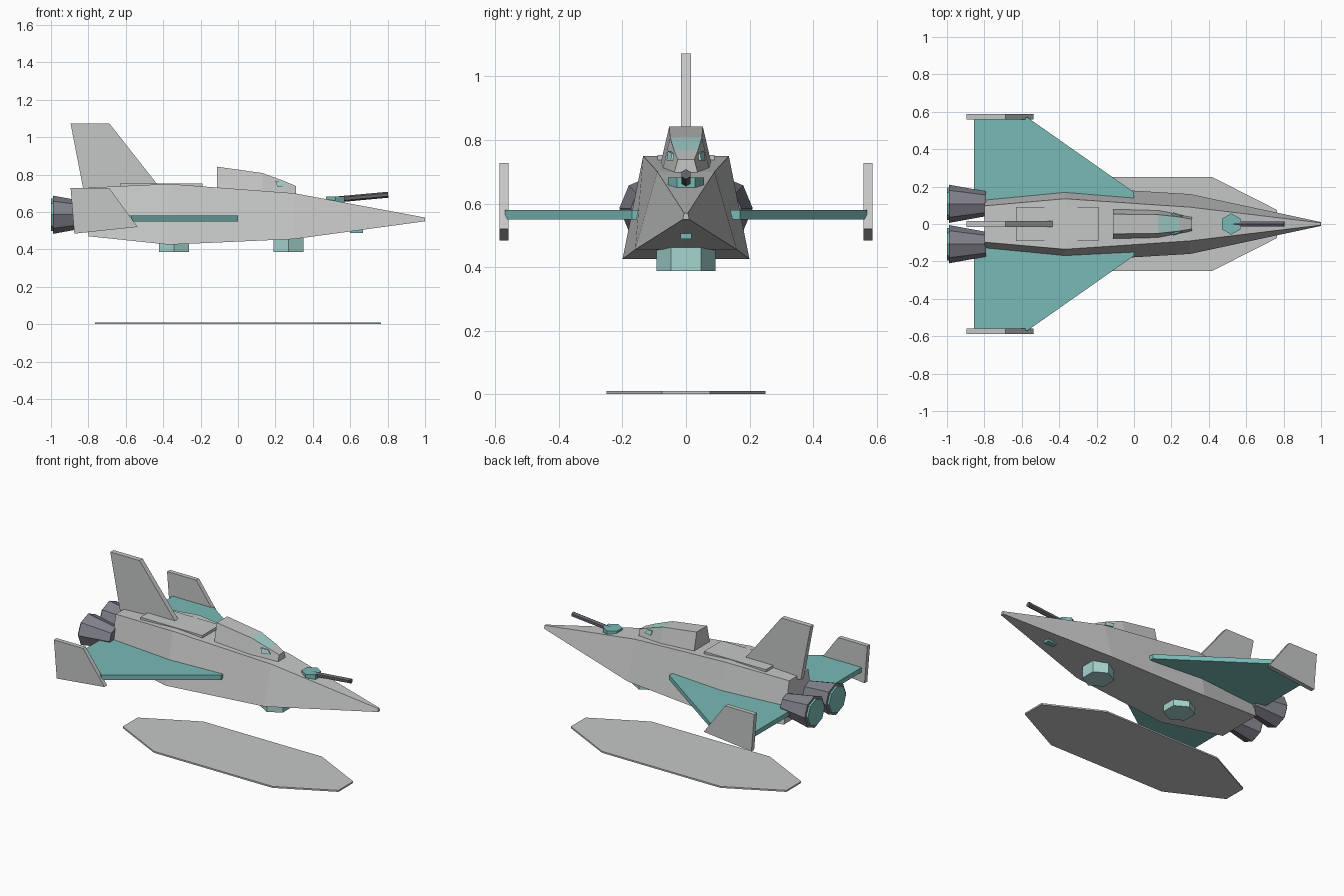
import bpy, bmesh, math
from mathutils import Vector

cube = bpy.data.objects.get("Cube")
if cube:
    bpy.data.objects.remove(cube, do_unlink=True)


def material(name, r, g, b):
    m = bpy.data.materials.new(name)
    m.diffuse_color = (r, g, b, 1)
    m.use_nodes = True
    bsdf = next(n for n in m.node_tree.nodes if n.type == 'BSDF_PRINCIPLED')
    bsdf.inputs["Base Color"].default_value = (r, g, b, 1)
    return m


HULL = material("hull_grey", 0.56, 0.57, 0.565)
TEAL = material("teal", 0.19, 0.49, 0.47)
PALE = material("pale_teal", 0.38, 0.66, 0.62)
METAL = material("engine_metal", 0.22, 0.22, 0.26)
DARK = material("barrel_metal", 0.13, 0.13, 0.15)


def loft(name, rings, *mats, rule=None):
    """Skin a list of equal-sized rings and cap both ends."""
    bm = bmesh.new()
    vs = [[bm.verts.new(p) for p in ring] for ring in rings]
    n = len(vs[0])
    for a, b in zip(vs, vs[1:]):
        for i in range(n):
            j = (i + 1) % n
            bm.faces.new((a[i], a[j], b[j], b[i]))
    bm.faces.new(vs[0])
    bm.faces.new(vs[-1])
    bmesh.ops.recalc_face_normals(bm, faces=bm.faces)
    if rule:
        for f in bm.faces:
            f.material_index = int(rule(f))
    me = bpy.data.meshes.new(name)
    bm.to_mesh(me)
    bm.free()
    for m in mats:
        me.materials.append(m)
    ob = bpy.data.objects.new(name, me)
    bpy.context.collection.objects.link(ob)
    return ob


def tube(name, start, end, r1, r2, sides, mat, turn=0.0):
    """Straight or tapered prism between two points."""
    start, end = Vector(start), Vector(end)
    d = (end - start).normalized()
    u = Vector((0, 1, 0))
    w = d.cross(u)
    ang = [turn + 2 * math.pi * i / sides for i in range(sides)]
    rings = [[c + r * (u * math.cos(a) + w * math.sin(a)) for a in ang]
             for c, r in ((start, r1), (end, r2))]
    return loft(name, rings, mat)


def slab(name, outline, z0, z1, mat):
    return loft(name, [[(x, y, z) for x, y in outline] for z in (z0, z1)], mat)


def upright(name, outline, y0, y1, mat):
    return loft(name, [[(x, y, z) for x, z in outline] for y in (y0, y1)], mat)


def trapezoids(sections):
    """Rings from (x, bottom z, bottom half width, top z, top half width)."""
    return [[(x, -bw, bz), (x, bw, bz), (x, tw, tz), (x, -tw, tz)]
            for x, bz, bw, tz, tw in sections]


# Fuselage
loft("fuselage", trapezoids([
    (-0.80, 0.47, 0.15, 0.73, 0.097),
    (-0.37, 0.425, 0.20, 0.75, 0.135),
    (0.30, 0.455, 0.16, 0.70, 0.09),
    (1.00, 0.55, 0.01, 0.57, 0.006)]), HULL)

# Canopy with a tinted windshield on the sloping roof
loft("canopy", trapezoids([
    (-0.113, 0.70, 0.086, 0.842, 0.053),
    (0.13, 0.68, 0.080, 0.808, 0.050),
    (0.24, 0.67, 0.058, 0.768, 0.038),
    (0.31, 0.67, 0.044, 0.738, 0.026)]), HULL, PALE,
    rule=lambda f: f.normal.z > 0.8 and 0.15 < f.calc_center_median().x < 0.22)

# Dorsal plate and tail fin
slab("dorsal_plate", [(-0.63, -0.09), (-0.19, -0.09), (-0.19, 0.09), (-0.63, 0.09)],
     0.70, 0.753, HULL)
upright("tail_fin", [(-0.895, 1.072), (-0.687, 1.072), (-0.41, 0.72), (-0.825, 0.71)],
        -0.016, 0.016, HULL)

# Paired wings, wing tip fins, engines and canopy side windows
for side, s in (("left", 1), ("right", -1)):
    name = side + "_"
    slab(name + "wing", [(-0.855, 0.05 * s), (0, 0.05 * s), (0, 0.17 * s),
                         (-0.57, 0.57 * s), (-0.855, 0.57 * s)], 0.55, 0.58, TEAL)
    upright(name + "wing_tip_fin", [(-0.895, 0.727), (-0.688, 0.727),
                                    (-0.537, 0.52), (-0.875, 0.484)],
            0.559 * s, 0.587 * s, HULL)
    tube(name + "engine", (-0.79, 0.108 * s, 0.585), (-0.988, 0.108 * s, 0.585),
         0.066, 0.102, 8, METAL)
    tube(name + "nozzle", (-0.95, 0.108 * s, 0.585), (-1.0, 0.108 * s, 0.585),
         0.086, 0.086, 8, TEAL)
    loft(name + "side_window", [
        [(0.20, (0.054 + o) * s, 0.765), (0.245, (0.041 + o) * s, 0.758),
         (0.26, (0.045 + o) * s, 0.735), (0.21, (0.058 + o) * s, 0.735)]
        for o in (-0.004, 0.003)], PALE)

# Nose turret and its raised barrel
tube("turret", (0.52, 0, 0.635), (0.52, 0, 0.682), 0.057, 0.057, 6, TEAL)
tube("gun_barrel", (0.53, 0, 0.667), (0.803, 0, 0.692), 0.016, 0.016, 6, DARK, math.pi / 6)

# Belly lift pads and chin sensor
for name, x in (("rear_lift_pad", -0.342), ("front_lift_pad", 0.27)):
    tube(name, (x, 0, 0.387), (x, 0, 0.48), 0.093, 0.093, 6, PALE)
slab("chin_sensor", [(0.60, -0.018), (0.667, -0.018), (0.667, 0.018), (0.60, 0.018)],
     0.488, 0.52, TEAL)

# Ground plate
slab("ground_plate", [(sx * x, sy * y) for sx, sy, x, y in (
    (-1, -1, 0.42, 0.25), (1, -1, 0.42, 0.25), (1, -1, 0.765, 0.075), (1, 1, 0.765, 0.075),
    (1, 1, 0.42, 0.25), (-1, 1, 0.42, 0.25), (-1, 1, 0.765, 0.075), (-1, -1, 0.765, 0.075))],
     0, 0.01, HULL)
